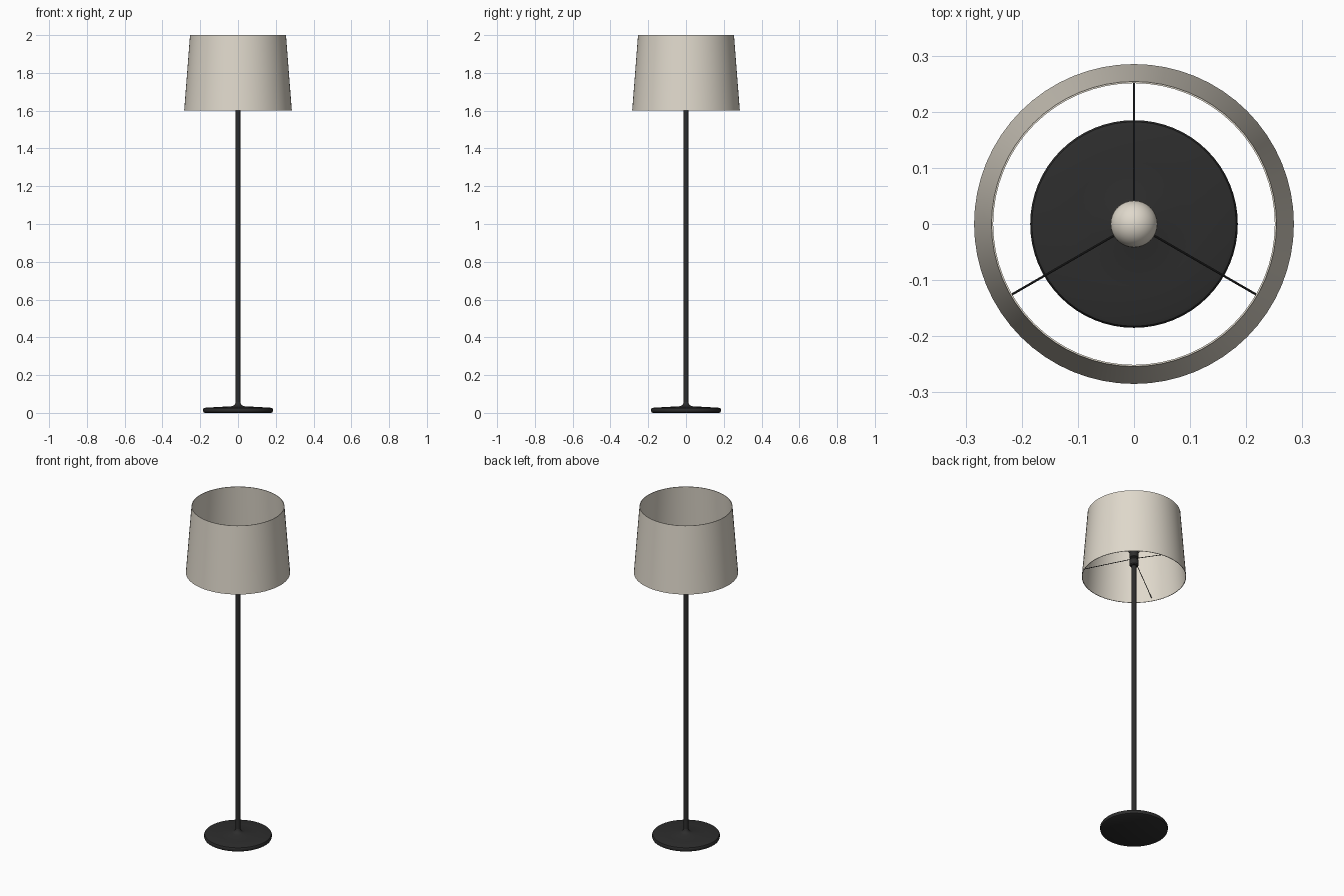
import bpy, bmesh
from math import pi, sin, cos, radians
from mathutils import Vector

old = bpy.data.objects.get("Cube")
if old:
    bpy.data.objects.remove(old, do_unlink=True)


def make_material(name, rgb, roughness):
    mat = bpy.data.materials.new(name)
    mat.use_nodes = True
    mat.diffuse_color = (*rgb, 1)
    bsdf = mat.node_tree.nodes["Principled BSDF"]
    bsdf.inputs["Base Color"].default_value = (*rgb, 1)
    bsdf.inputs["Roughness"].default_value = roughness
    return mat


black = make_material("black metal", (0.026, 0.026, 0.026), 0.5)
cream = make_material("cream fabric", (0.74, 0.69, 0.60), 0.8)


def finish(bm, name, mat):
    bmesh.ops.remove_doubles(bm, verts=bm.verts, dist=1e-5)
    bmesh.ops.recalc_face_normals(bm, faces=bm.faces)
    mesh = bpy.data.meshes.new(name)
    bm.to_mesh(mesh)
    bm.free()
    mesh.materials.append(mat)
    obj = bpy.data.objects.new(name, mesh)
    bpy.context.collection.objects.link(obj)
    bpy.ops.object.select_all(action='DESELECT')
    obj.select_set(True)
    bpy.context.view_layer.objects.active = obj
    bpy.ops.object.shade_smooth_by_angle(angle=radians(35))
    return obj


def lathe(name, profile, mat, steps=64, closed=False):
    """Spin a (radius, height) profile around the z axis."""
    bm = bmesh.new()
    verts = [bm.verts.new((r, 0, z)) for r, z in profile]
    pairs = list(zip(verts, verts[1:]))
    if closed:
        pairs.append((verts[-1], verts[0]))
    edges = [bm.edges.new(p) for p in pairs]
    bmesh.ops.spin(bm, geom=verts + edges, cent=(0, 0, 0), axis=(0, 0, 1),
                   angle=2 * pi, steps=steps, use_merge=True)
    return finish(bm, name, mat)


def rod(name, start, end, radius, mat, sides=8):
    """Straight round bar between two points."""
    bm = bmesh.new()
    span = end - start
    turn = span.to_track_quat('Z', 'Y').to_matrix().to_4x4()
    turn.translation = (start + end) / 2
    bmesh.ops.create_cone(bm, cap_ends=True, segments=sides, radius1=radius,
                          radius2=radius, depth=span.length, matrix=turn)
    return finish(bm, name, mat)


# Weighted foot: rounded rim, shallow cone and a flare up to the pole
lathe("base", [(0, 0), (0.176, 0), (0.183, 0.004), (0.185, 0.010),
               (0.185, 0.020), (0.182, 0.025), (0.175, 0.027), (0.110, 0.031),
               (0.035, 0.035), (0.022, 0.040), (0.015, 0.048),
               (0.012, 0.060), (0, 0.060)], black)

# Pole
rod("pole", Vector((0, 0, 0.03)), Vector((0, 0, 1.69)), 0.0125, black, 32)

# Bulb holder with a narrow waist
lathe("bulb_socket", [(0, 1.668), (0.021, 1.668), (0.025, 1.673), (0.025, 1.706),
                      (0.021, 1.710), (0.021, 1.716), (0.025, 1.720),
                      (0.025, 1.760), (0, 1.760)], black, 32)

# Globe bulb
centre, radius, rings = 1.79, 0.042, 16
arc = [(radius * sin(pi * i / rings), centre - radius * cos(pi * i / rings))
       for i in range(rings + 1)]
lathe("bulb", arc, cream, 32)

# Three sloping wires carrying the shade
for i in range(3):
    a = radians(90 + 120 * i)
    out = Vector((cos(a), sin(a), 0))
    rod(f"shade_wire_{i + 1}", out * 0.015 + Vector((0, 0, 1.71)),
        out * 0.281 + Vector((0, 0, 1.62)), 0.002, black)

# Open tapered shade with a thin wall
lathe("shade", [(0.285, 1.60), (0.254, 2.0), (0.251, 2.0), (0.282, 1.60)],
      cream, 64, closed=True)
